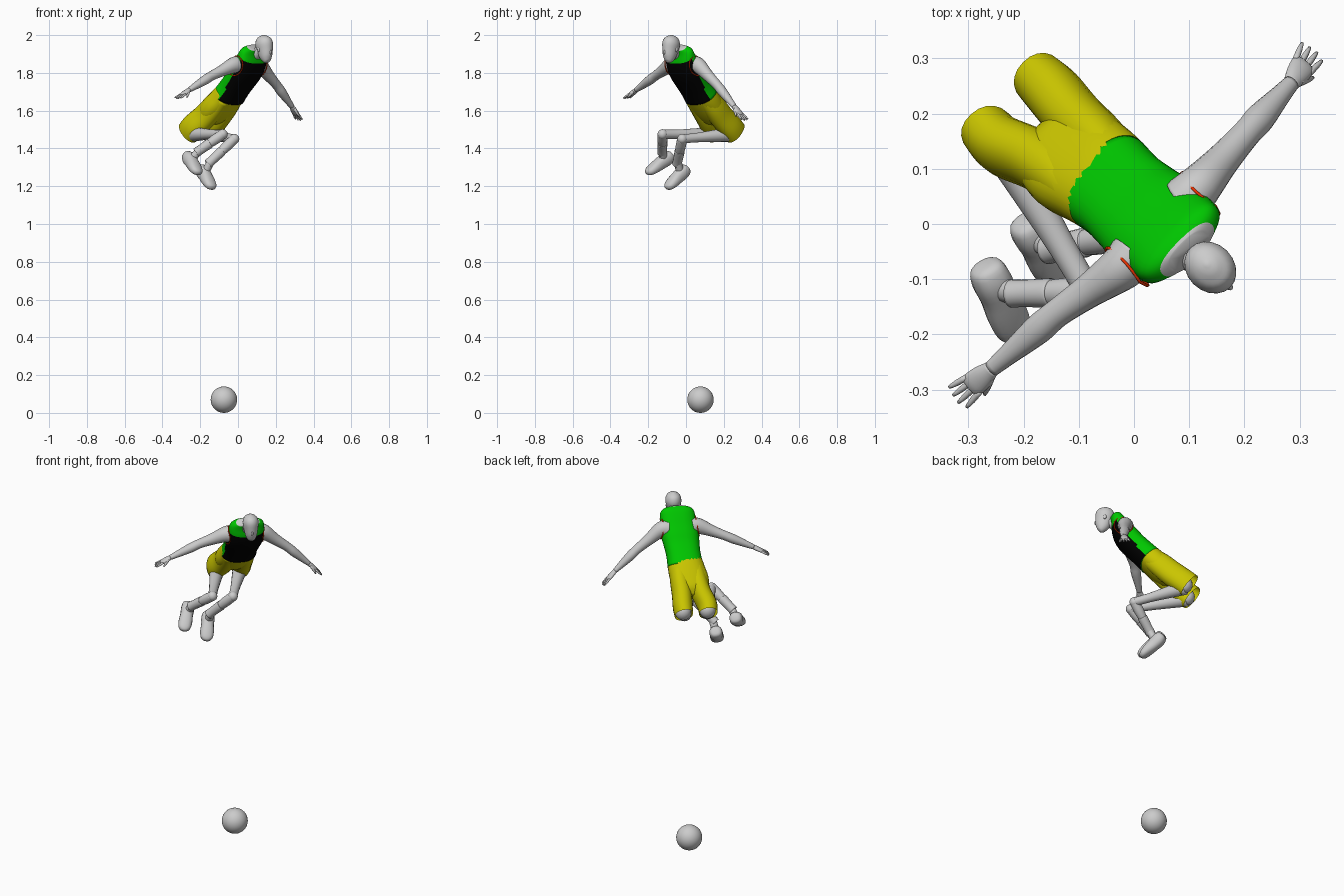
import bpy, bmesh, math
from mathutils import Vector, Matrix

cube = bpy.data.objects.get("Cube")
if cube:
    bpy.data.objects.remove(cube, do_unlink=True)


def material(name, rgb):
    m = bpy.data.materials.new(name)
    m.use_nodes = True
    m.diffuse_color = (*rgb, 1)
    m.node_tree.nodes["Principled BSDF"].inputs["Base Color"].default_value = (*rgb, 1)
    return m


GREY = material("light grey", (0.6, 0.6, 0.6))
GREEN = material("green", (0, 0.57, 0))
BLACK = material("black", (0, 0, 0))
YELLOW = material("yellow", (0.59, 0.56, 0))
RED = material("red", (0.8, 0.03, 0))

# The body is built facing -y (x = its left) and turned by 45 degrees
TURN = Matrix.Rotation(math.radians(45), 4, "Z")
LEFT, BACK = Vector((1, 0, 0)), Vector((0, 1, 0))


def finish(name, bm, mats, rule=None):
    bmesh.ops.recalc_face_normals(bm, faces=bm.faces)
    for f in bm.faces:
        f.smooth = True
        if rule:
            f.material_index = rule(f.calc_center_median())
    bm.transform(TURN)
    mesh = bpy.data.meshes.new(name)
    bm.to_mesh(mesh)
    bm.free()
    for m in mats:
        mesh.materials.append(m)
    ob = bpy.data.objects.new(name, mesh)
    bpy.context.collection.objects.link(ob)


def smooth_path(rings, n):
    """Catmull-Rom through rings of (x, y, z, side radius, depth radius)."""
    r = [Vector(p) for p in rings]
    r = [r[0]] + r + [r[-1]]
    out = []
    for a, b, c, d in zip(r, r[1:], r[2:], r[3:]):
        for i in range(n):
            t = i / n
            out.append(0.5 * (2 * b + (c - a) * t + (2 * a - 5 * b + 4 * c - d) * t * t
                              + (3 * b - a - 3 * c + d) * t ** 3))
    return out + [r[-1]]


def power(v, e):
    return math.copysign(abs(v) ** e, v)


def loft(name, rings, mats, ref=LEFT, segs=16, n=4, open_end=False, rule=None, boxy=1.0, axis=None):
    path = smooth_path(rings, n)
    pos = [Vector(p[:3]) for p in path]
    bm = bmesh.new()
    loops = []
    for i, p in enumerate(path):
        t = axis or (pos[min(i + 1, len(pos) - 1)] - pos[max(i - 1, 0)]).normalized()
        side = (ref - t * t.dot(ref)).normalized()
        deep = t.cross(side)
        ring = []
        for k in range(segs):
            a = 2 * math.pi * k / segs
            ring.append(bm.verts.new(pos[i] + side * power(math.cos(a), boxy) * max(p[3], 0.001)
                                     + deep * power(math.sin(a), boxy) * max(p[4], 0.001)))
        loops.append(ring)
    for a, b in zip(loops, loops[1:]):
        for k in range(segs):
            j = (k + 1) % segs
            bm.faces.new((a[k], a[j], b[j], b[k]))
    bm.faces.new(loops[0])
    if not open_end:
        bm.faces.new(loops[-1])
    finish(name, bm, mats, rule)


def ball(name, centre, size, segs=16):
    bm = bmesh.new()
    bmesh.ops.create_uvsphere(bm, u_segments=segs, v_segments=segs // 2 + 2, radius=1)
    bm.transform(Matrix.Translation(centre) @ Matrix.Diagonal((*size, 1)))
    finish(name, bm, [GREY])


# Torso: a straight axis leaning forward from the waist
WAIST = Vector((0.02, 0.085, 1.683))
AXIS = Vector((0, -0.63, 0.775)).normalized()
FRONT = Vector((0, -AXIS.z, AXIS.y))


def on_torso(t, side=0, front=0):
    return WAIST + AXIS * t + FRONT * front + LEFT * (side + t * 0.05)


def shirt_colour(c):
    t, f = (c - WAIST).dot(AXIS), (c - WAIST).dot(FRONT)
    return 2 if t > 0.311 else 1 if f > 0.029 - t * 0.06 and t < 0.255 else 0


profile = [(-.012, .096, .069, 0), (.05, .092, .066, .004), (.11, .096, .065, .009),
           (.16, .101, .066, .01), (.21, .099, .062, .008), (.255, .096, .052, -.001),
           (.288, .09, .038, -.012), (.307, .07, .029, -.013), (.315, .045, .026, -.01)]
loft("shirt", [(*on_torso(t, 0, f), a, b) for t, a, b, f in profile],
     [GREEN, BLACK, GREY], segs=40, rule=shirt_colour, boxy=.82, axis=AXIS)

# Red trim round each armhole
for side, label in ((1, "left"), (-1, "right")):
    bm = bmesh.new()
    steps, rim = 28, 6
    rows = []
    for i in range(steps):
        a = 2 * math.pi * i / steps
        out = AXIS * math.cos(a) + FRONT * math.sin(a)
        inset = 0.101 - 0.01 * abs(math.sin(a)) - 0.004 * math.cos(a)
        c = on_torso(0.203, side * inset, 0.004) + AXIS * math.cos(a) * 0.055 + FRONT * math.sin(a) * 0.047
        rows.append([bm.verts.new(c + (out * math.cos(b) + LEFT * math.sin(b)) * 0.003)
                     for b in (2 * math.pi * k / rim for k in range(rim))])
    for i in range(steps):
        for k in range(rim):
            a, b = rows[i], rows[(i + 1) % steps]
            bm.faces.new((a[k], b[k], b[(k + 1) % rim], a[(k + 1) % rim]))
    finish(label + "_armhole_trim", bm, [RED])

# Neck and head
loft("neck", [(.03, -.07, 1.876, .044, .036), (.034, -.105, 1.902, .033, .031),
              (.04, -.145, 1.925, .029, .03)], [GREY])
loft("head", [(.042, -.18, 1.856, .008, .008), (.042, -.176, 1.863, .02, .02),
              (.042, -.168, 1.885, .031, .036), (.042, -.16, 1.92, .038, .046),
              (.042, -.153, 1.955, .043, .051), (.042, -.148, 1.98, .035, .042),
              (.042, -.146, 1.994, .019, .023), (.042, -.145, 2.0, .003, .003)], [GREY], segs=20)
ball("nose", (.042, -.203, 1.91), (.006, .007, .012), 10)
for s, label in ((1, "left"), (-1, "right")):
    ball(label + "_ear", (.042 + s * .037, -.15, 1.925), (.005, .009, .014), 10)

# Shorts: hips and two open legs
loft("shorts_hips", [(.02, .08, 1.689, .094, .066), (.016, .115, 1.655, .099, .068),
                     (.006, .16, 1.611, .102, .066), (.0, .2, 1.574, .088, .058),
                     (0, .226, 1.55, .05, .035)], [YELLOW], segs=28, boxy=.85)
for s, label, hem_x in ((1, "left", .065), (-1, "right", -.068)):
    hip_x = .014 + s * .043
    loft(label + "_shorts_leg", [(hip_x, .09, 1.676, .046, .058), (hip_x + s * .004, .15, 1.621, .052, .066),
                                 (hip_x * .6 + hem_x * .4, .21, 1.565, .053, .069),
                                 (hem_x, .268, 1.515, .053, .069), (hem_x, .306, 1.483, .049, .068)],
         [YELLOW], segs=20, open_end=True, boxy=.92)
    ball(label + "_knee", (hem_x, .282, 1.49), (.044, .04, .046))


# Lower limbs, folded forward below the shorts
def leg(label, hem, knee, ankle, heel, toe):
    hem, knee, ankle, heel, toe = map(Vector, (hem, knee, ankle, heel, toe))

    def at(a, b, t, r, q=None):
        return (*a.lerp(b, t), r, q or r)

    loft(label + "_upper_leg", [at(hem, knee, 0, .04), at(hem, knee, .3, .033), at(hem, knee, .7, .025),
                                at(hem, knee, 1, .024)], [GREY])
    ball(label + "_joint", knee, (.027, .027, .027))
    loft(label + "_shin", [at(knee, ankle, 0, .026), at(knee, ankle, .35, .027), at(knee, ankle, .75, .021),
                           at(knee, ankle, 1, .021), at(ankle, heel.lerp(toe, .25), .9, .022)], [GREY])
    loft(label + "_sock", [at(knee, ankle, .55, .026), at(knee, ankle, .6, .027),
                           at(knee, ankle, .95, .025), at(knee, ankle, 1.15, .026)], [GREY])
    # Shoe with a rounded heel and toe
    loft(label + "_shoe", [at(heel, toe, -.16, .014), at(heel, toe, -.1, .03, .028), at(heel, toe, .12, .036, .037),
                           at(heel, toe, .4, .034, .034), at(heel, toe, .7, .037, .029),
                           at(heel, toe, .97, .033, .022), at(heel, toe, 1.1, .02, .014),
                           at(heel, toe, 1.14, .006)], [GREY], n=3, boxy=.85)


leg("right", (-.066, .28, 1.475), (-.145, -.03, 1.475), (-.233, .055, 1.39),
    (-.25, .122, 1.355), (-.29, .015, 1.278))
leg("left", (.06, .28, 1.475), (-.028, .0, 1.45), (-.13, .068, 1.335),
    (-.14, .13, 1.285), (-.165, .035, 1.2))


# Arms with flat palms and fingers
def arm(label, shoulder, elbow, wrist, tip):
    shoulder, elbow, wrist, tip = map(Vector, (shoulder, elbow, wrist, tip))
    inner = shoulder.copy()
    inner.x += -.035 if shoulder.x > 0 else .035
    spec = [(inner, .046, .05), (shoulder, .041, .043), (shoulder.lerp(elbow, .5), .031, .031),
            (elbow, .026, .025), (elbow.lerp(wrist, .3), .027, .025),
            (elbow.lerp(wrist, .75), .019, .018), (wrist, .015, .013)]
    loft(label + "_arm", [(*p, a, b) for p, a, b in spec], [GREY], ref=BACK)
    along = tip - wrist
    palm = [(0, .015, .012), (.25, .021, .012), (.5, .023, .01), (.62, .019, .006)]
    loft(label + "_palm", [(*(wrist + along * t), a, b) for t, a, b in palm], [GREY], ref=BACK)
    for k in range(4):
        off = (k - 1.5) * .0115
        base = wrist + along * .5 + BACK * off
        end = wrist + along * (1.04 - .06 * abs(k - 1.2)) + BACK * off * 1.4
        loft(label + "_finger", [(*base, .006, .006), (*base.lerp(end, .6), .0055, .0055),
                                 (*end, .003, .003)], [GREY], ref=BACK, segs=8, n=2)
    base = wrist + along * .15 - BACK * .01
    end = wrist + along * .5 + Vector((0, -.028, -.018))
    loft(label + "_thumb", [(*base, .009, .009), (*base.lerp(end, .6), .007, .007),
                            (*end, .003, .003)], [GREY], ref=LEFT, segs=8, n=2)


arm("left", (.13, -.036, 1.838), (.262, -.028, 1.735), (.382, -.021, 1.622), (.452, -.007, 1.55))
arm("right", (-.076, -.04, 1.84), (-.212, -.016, 1.785), (-.368, -.003, 1.71), (-.452, .004, 1.665))

# Ball resting on the ground
ball("ball", (.0014, .107, .07), (.07, .07, .07), 32)
